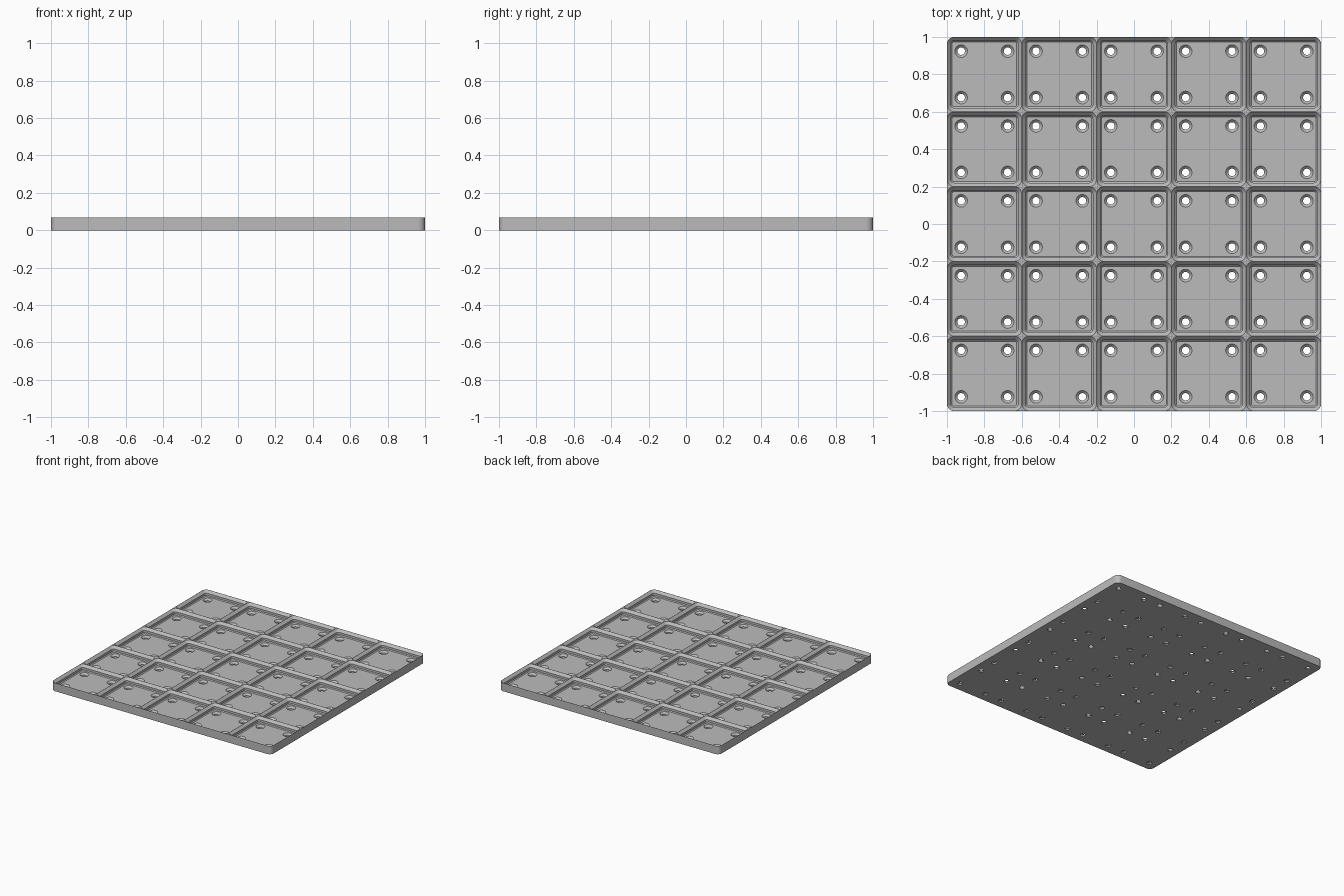
import bpy, bmesh, math

TILES, PITCH, HEIGHT, FLOOR = 5, 0.4, 0.068, 0.0238
CORNER = 0.038
HOLE_OFFSET = 0.124

cube = bpy.data.objects.get("Cube")
if cube:
    bpy.data.objects.remove(cube, do_unlink=True)

grey = bpy.data.materials.new("light_grey")
grey.use_nodes = True
colour = (0.5, 0.5, 0.5, 1)
grey.diffuse_color = colour
grey.node_tree.nodes["Principled BSDF"].inputs["Base Color"].default_value = colour


def rounded_square(half, radius, z, cx, cy, steps=8):
    """Points around a square with round corners."""
    points = []
    for corner in range(4):
        mid = math.radians(45 + 90 * corner)
        ox = math.copysign(half - radius, math.cos(mid))
        oy = math.copysign(half - radius, math.sin(mid))
        for i in range(steps + 1):
            a = math.radians(90) * (corner + i / steps)
            points.append((cx + ox + radius * math.cos(a), cy + oy + radius * math.sin(a), z))
    return points


def circle(radius, z, cx, cy, sides=32):
    angles = [math.tau * i / sides for i in range(sides)]
    return [(cx + radius * math.cos(a), cy + radius * math.sin(a), z) for a in angles]


def loft(bm, rings):
    """Closed solid skinned through rings listed from bottom to top."""
    loops = [[bm.verts.new(p) for p in ring] for ring in rings]
    n = len(loops[0])
    for low, high in zip(loops, loops[1:]):
        for i in range(n):
            j = (i + 1) % n
            bm.faces.new((low[i], low[j], high[j], high[i]))
    bm.faces.new(loops[0][::-1])
    bm.faces.new(loops[-1])


def finish(name, bm):
    mesh = bpy.data.meshes.new(name)
    bm.to_mesh(mesh)
    bm.free()
    mesh.materials.append(grey)
    obj = bpy.data.objects.new(name, mesh)
    bpy.context.collection.objects.link(obj)
    return obj


# Solid slab with rounded corners
bm = bmesh.new()
side = TILES * PITCH / 2
loft(bm, [rounded_square(side, CORNER, z, 0, 0) for z in (0, HEIGHT)])
plate = finish("grid_baseplate", bm)

# Stepped pockets (inset, height) and countersunk screw holes (radius, height)
pocket_profile = [(0.0271, FLOOR), (0.0205, FLOOR + 0.0066),
                  (0.0205, HEIGHT - 0.02), (0.0006, HEIGHT), (0.0006, HEIGHT + 0.02)]
hole_profile = [(0.02, -0.01), (0.02, 0.01), (0.034, FLOOR), (0.034, FLOOR + 0.003)]

pockets, holes = bmesh.new(), bmesh.new()
centres = [(i - (TILES - 1) / 2) * PITCH for i in range(TILES)]
for cx in centres:
    for cy in centres:
        loft(pockets, [rounded_square(PITCH / 2 - inset, CORNER - inset, z, cx, cy)
                       for inset, z in pocket_profile])
        for sx in (-1, 1):
            for sy in (-1, 1):
                hx, hy = cx + sx * HOLE_OFFSET, cy + sy * HOLE_OFFSET
                loft(holes, [circle(r, z, hx, hy) for r, z in hole_profile])

# Cut the pockets, then the holes
bpy.context.view_layer.objects.active = plate
for name, cutter_bm in (("pocket_cutter", pockets), ("hole_cutter", holes)):
    cutter = finish(name, cutter_bm)
    cutter.hide_render = True
    mod = plate.modifiers.new(name, "BOOLEAN")
    mod.operation = "DIFFERENCE"
    mod.solver = "EXACT"
    mod.object = cutter
    bpy.ops.object.modifier_apply(modifier=mod.name)
    bpy.data.objects.remove(cutter, do_unlink=True)

# Smooth round walls, crisp edges
bpy.ops.object.select_all(action="DESELECT")
plate.select_set(True)
bpy.ops.object.shade_smooth_by_angle(angle=math.radians(30))
